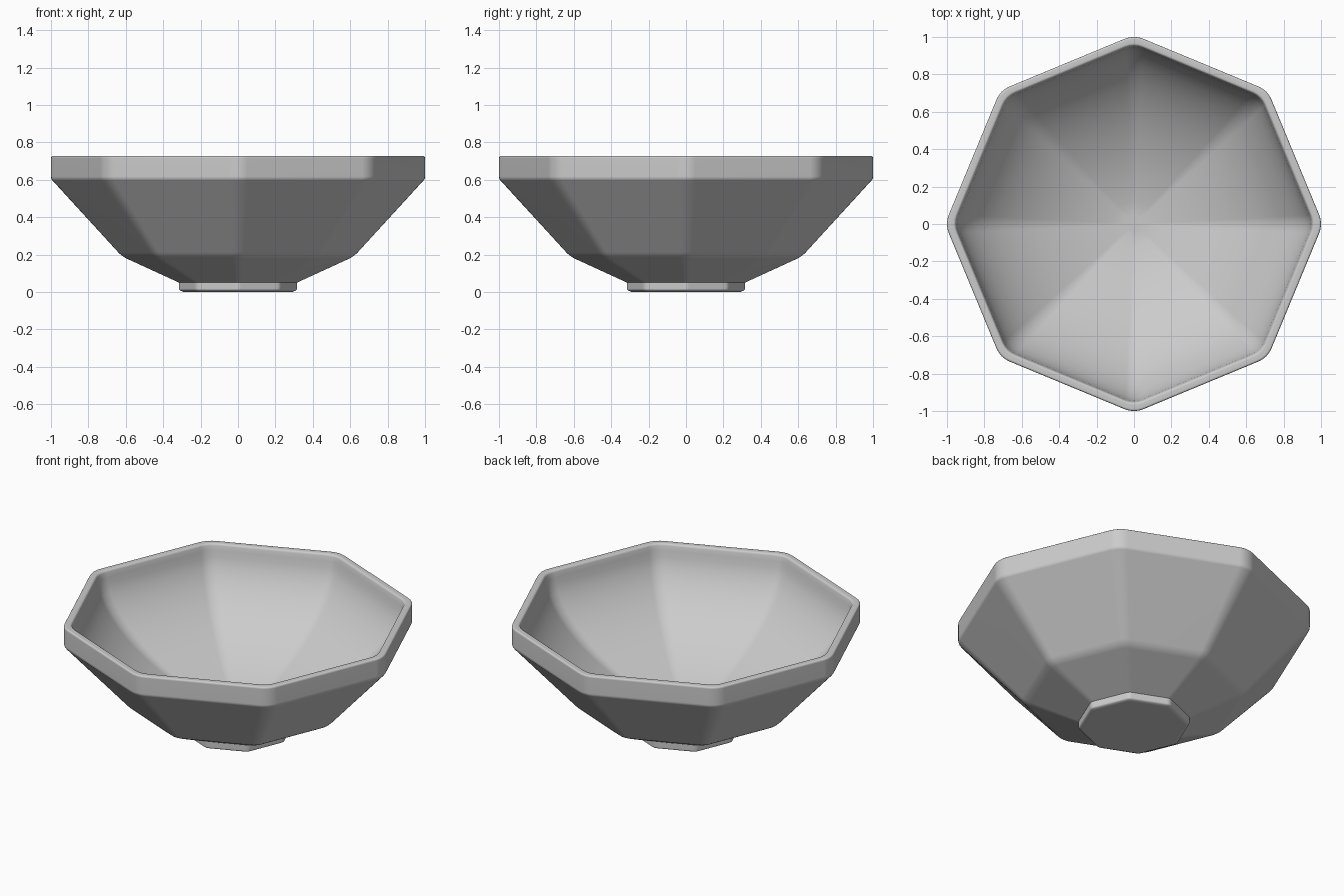
import bpy, bmesh
from math import sin, cos, tan, pi, radians
from mathutils import Vector

if "Cube" in bpy.data.objects:
    bpy.data.objects.remove(bpy.data.objects["Cube"])

SIDES = 8
ARC = 5          # points per rounded corner


def octagon_section():
    """Unit octagon with rounded corners; rounded tips lie at radius 1."""
    half = pi / SIDES
    fillet = 0.13
    centre = 1.0 - fillet
    pts = []
    for i in range(SIDES):
        a = 2 * pi * i / SIDES
        for j in range(ARC):
            b = a - half + 2 * half * j / (ARC - 1)
            pts.append((centre * cos(a) + fillet * cos(b),
                        centre * sin(a) + fillet * sin(b)))
    return pts


def soften(corners, steps=3):
    """Round each (radius, height, cut) profile corner by a small curve."""
    out = []
    for i, (r, z, cut) in enumerate(corners):
        p = Vector((r, z))
        if cut == 0:
            out.append(p)
            continue
        a = p + (Vector(corners[i - 1][:2]) - p).normalized() * cut
        b = p + (Vector(corners[i + 1][:2]) - p).normalized() * cut
        for k in range(steps + 1):
            t = k / steps
            out.append(a * (1 - t) ** 2 + p * 2 * t * (1 - t) + b * t * t)
    return out


def loft(name, profile, section):
    """Scale the section along the profile, closing both ends."""
    bm = bmesh.new()
    rings = [[bm.verts.new((x * p.x, y * p.x, p.y)) for x, y in section]
             for p in profile]
    n = len(section)
    for lo, hi in zip(rings, rings[1:]):
        for i in range(n):
            j = (i + 1) % n
            bm.faces.new((lo[i], lo[j], hi[j], hi[i]))
    bm.faces.new(rings[0][::-1])
    bm.faces.new(rings[-1])
    bmesh.ops.recalc_face_normals(bm, faces=bm.faces)
    mesh = bpy.data.meshes.new(name)
    bm.to_mesh(mesh)
    bm.free()
    obj = bpy.data.objects.new(name, mesh)
    bpy.context.collection.objects.link(obj)
    return obj


# Outer wall: foot, lower flare, upper flare, upright rim band
outer = soften([
    (0.29, 0.0, 0), (0.315, 0.01, 0.008), (0.315, 0.05, 0),
    (0.62, 0.19, 0.03), (1.0, 0.605, 0.012),
    (1.0, 0.728, 0.012), (0.955, 0.728, 0.012), (0.945, 0.69, 0)])

# Inner hollow: quarter-round curve flattening toward the centre
FLOOR, TOP, STEPS = 0.09, 0.69, 16
inner = []
for k in range(1, STEPS):
    t = (pi / 2) * k / STEPS
    inner.append(Vector((0.945 * cos(t) ** 1.25, TOP - (TOP - FLOOR) * sin(t) ** 1.15)))

bowl = loft("bowl", outer + inner, octagon_section())

# Smooth shading with crisp foot edges and flat-looking facets
bpy.context.view_layer.objects.active = bowl
bowl.select_set(True)
bpy.ops.object.shade_smooth_by_angle(angle=radians(35))
mod = bowl.modifiers.new("even_facets", 'WEIGHTED_NORMAL')
mod.keep_sharp = True
